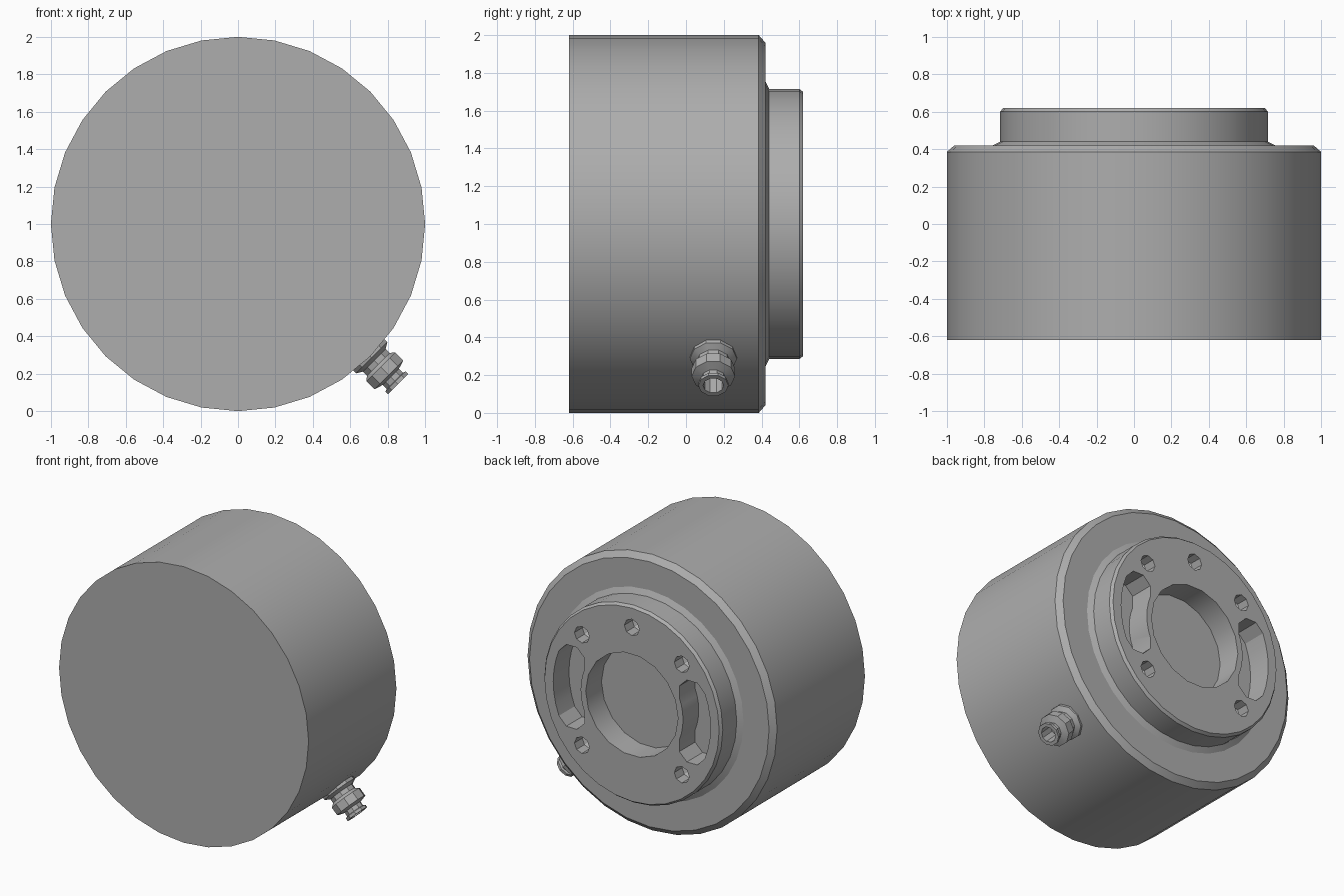
import bpy, bmesh
from math import sin, cos, pi, radians
from mathutils import Vector

if "Cube" in bpy.data.objects:
    bpy.data.objects.remove(bpy.data.objects["Cube"])

CENTRE = Vector((0, 0, 1))
BACK = Vector((0, 1, 0))

grey = bpy.data.materials.new("plain grey")
grey.use_nodes = True
grey.diffuse_color = (0.42, 0.42, 0.42, 1)
grey.node_tree.nodes["Principled BSDF"].inputs["Base Color"].default_value = (0.42, 0.42, 0.42, 1)


def skin(name, rings):
    """Join closed rings of points into a capped solid."""
    bm = bmesh.new()
    loops = [[bm.verts.new(p) for p in ring] for ring in rings]
    n = len(loops[0])
    for a, b in zip(loops, loops[1:]):
        for i in range(n):
            j = (i + 1) % n
            bm.faces.new((a[i], a[j], b[j], b[i]))
    bm.faces.new(loops[0])
    bm.faces.new(loops[-1])
    bmesh.ops.recalc_face_normals(bm, faces=bm.faces)
    mesh = bpy.data.meshes.new(name)
    bm.to_mesh(mesh)
    bm.free()
    mesh.materials.append(grey)
    obj = bpy.data.objects.new(name, mesh)
    bpy.context.collection.objects.link(obj)
    return obj


def lathe(name, profile, sides, origin, axis):
    """Revolve (radius, height) points around an axis."""
    turn = axis.to_track_quat('Z', 'Y')
    rings = []
    for r, h in profile:
        angles = [2 * pi * i / sides for i in range(sides)]
        rings.append([origin + turn @ Vector((r * cos(a), r * sin(a), h)) for a in angles])
    return skin(name, rings)


def kidney(name, side, mid=0.52, half=0.11, sweep=radians(22), depth=0.44):
    """Curved slot with rounded ends, on the side given by +1 or -1."""
    outline = []
    for k in range(7):
        a = sweep * (k / 3 - 1)
        outline.append(((mid + half) * cos(a), (mid + half) * sin(a)))
    for k in range(1, 4):
        a = sweep + pi * k / 4
        outline.append((mid * cos(sweep) + half * cos(a), mid * sin(sweep) + half * sin(a)))
    for k in range(7):
        a = sweep * (1 - k / 3)
        outline.append(((mid - half) * cos(a), (mid - half) * sin(a)))
    for k in range(1, 4):
        a = pi - sweep + pi * k / 4
        outline.append((mid * cos(sweep) + half * cos(a), -mid * sin(sweep) + half * sin(a)))
    return skin(name, [[CENTRE + Vector((side * x, y, z)) for x, z in outline]
                       for y in (depth, 0.7)])


def smooth(obj):
    bpy.ops.object.select_all(action='DESELECT')
    obj.select_set(True)
    bpy.context.view_layer.objects.active = obj
    bpy.ops.object.shade_smooth_by_angle(angle=radians(25))


# Drum with chamfered rear edge, fillet and raised rear boss
housing = lathe("drum_housing", [
    (1, -0.62), (1, 0.385), (0.96, 0.42), (0.755, 0.42), (0.715, 0.44),
    (0.715, 0.60), (0.70, 0.62)], 32, CENTRE, BACK)

# Recesses in the boss: centre bore, two curved slots, five bolt holes
cutters = [lathe("bore_cutter", [(0.37, 0.44), (0.37, 0.7)], 18, CENTRE, BACK),
           kidney("left_slot_cutter", 1), kidney("right_slot_cutter", -1)]
for x, z in ((0, 0.56), (0.4, 0.4), (-0.4, 0.4), (0.4, -0.4), (-0.4, -0.4)):
    cutters.append(lathe("bolt_hole_cutter", [(0.03, 0.50), (0.06, 0.53), (0.06, 0.7)], 8,
                         CENTRE + Vector((x, 0, z)), BACK))

bpy.context.view_layer.objects.active = housing
for cutter in cutters:
    cutter.hide_render = True
    cut = housing.modifiers.new("recess", 'BOOLEAN')
    cut.operation = 'DIFFERENCE'
    cut.solver = 'EXACT'
    cut.object = cutter
    bpy.ops.object.modifier_apply(modifier=cut.name)
    bpy.data.objects.remove(cutter)
smooth(housing)

# Hollow cable connector, angled down on the left side
connector = lathe("cable_connector", [
    (0.125, 0.92), (0.125, 1.01), (0.09, 1.03), (0.09, 1.06), (0.115, 1.08),
    (0.115, 1.14), (0.065, 1.155), (0.065, 1.185), (0.08, 1.19), (0.08, 1.21),
    (0.055, 1.21), (0.055, 1.10)], 10,
    CENTRE + Vector((0, 0.145, 0)), Vector((1, 0, -1)).normalized())
smooth(connector)
